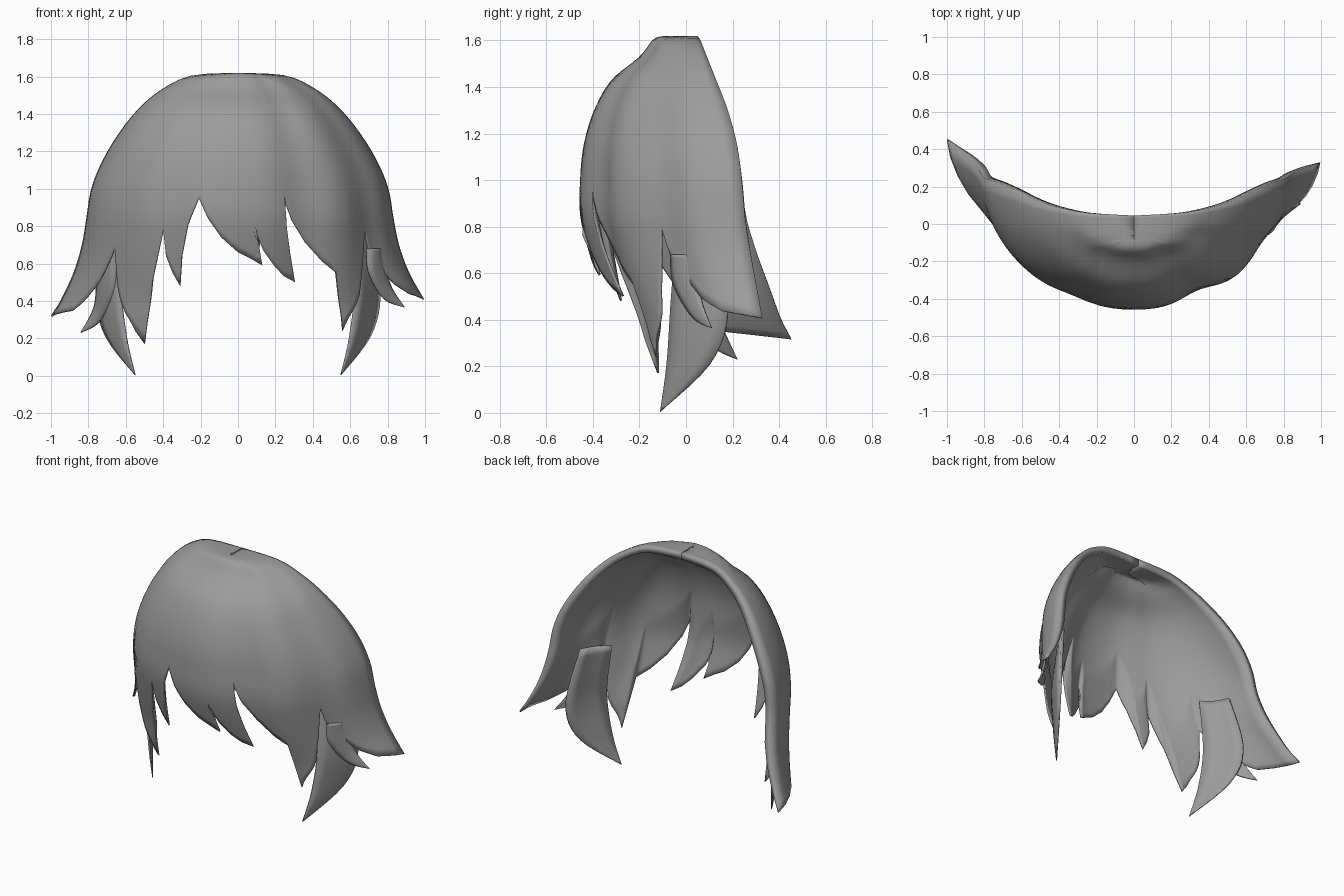
import bpy, bmesh, math
from mathutils import Vector

cube = bpy.data.objects.get("Cube")
if cube:
    bpy.data.objects.remove(cube, do_unlink=True)

hair = bpy.data.materials.new("hair_grey")
hair.use_nodes = True
grey = (0.33, 0.33, 0.33, 1)
hair.diffuse_color = grey
hair.node_tree.nodes["Principled BSDF"].inputs["Base Color"].default_value = grey

# Horizontal sections of the cap: height, half width, back y, front y
SECTIONS = [Vector(r) for r in (
    (1.62, 0, .045, -.09), (1.605, .25, .06, -.14), (1.53, .41, .09, -.2),
    (1.43, .53, .13, -.32), (1.30, .635, .18, -.395), (1.15, .725, .22, -.44),
    (1.0, .785, .24, -.455), (.85, .81, .255, -.455), (.7, .835, .30, -.42),
    (.55, .88, .355, -.37), (.4, .95, .41, -.31), (.3, 1.01, .46, -.28),
    (.15, 1.05, .5, -.22), (0, 1.08, .54, -.18))]

# Shallow hollows beside the middle lock and at the left temple: place, width, depth
HOLLOWS = ((.42, .15, .04), (-.42, .15, .015), (.84, .1, .05))

# Jagged hem from the model's right to its left: x, z
HEM = [(-1, .32), (-.89, .35), (-.81, .42), (-.74, .51), (-.66, .68), (-.645, .48),
       (-.6, .33), (-.55, .24), (-.5, .17), (-.48, .32), (-.455, .52), (-.4, .78),
       (-.385, .64), (-.35, .55), (-.31, .48), (-.3, .64), (-.27, .8), (-.21, .95),
       (-.16, .84), (-.09, .74), (.0, .66), (.06, .63), (.13, .59), (.115, .68),
       (.1, .76), (.135, .67), (.2, .58), (.25, .53), (.305, .5), (.28, .65),
       (.26, .8), (.25, .94), (.29, .83), (.36, .71), (.45, .61), (.525, .55), (.54, .4),
       (.56, .24), (.61, .34), (.65, .43), (.668, .6), (.68, .79), (.7, .68),
       (.75, .59), (.84, .49), (.92, .44), (1, .41)]


def smooth_at(rows, k):
    """Catmull-Rom point at fractional index k."""
    n = len(rows) - 1
    i = min(max(int(k), 0), n - 1)
    t = k - i
    a, b, c, d = (rows[min(max(i + o, 0), n)] for o in (-1, 0, 1, 2))
    return b + (c - a) * (t / 2) + (a * 2 - b * 5 + c * 4 - d) * (t * t / 2) \
        + (b * 3 - a - c * 3 + d) * (t ** 3 / 2)


def solve(func, target, lo, hi):
    """Root of an increasing function by bisection."""
    for _ in range(30):
        mid = (lo + hi) / 2
        if func(mid) < target:
            lo = mid
        else:
            hi = mid
    return (lo + hi) / 2


def cap_point(theta, k):
    z, half, back, front = smooth_at(SECTIONS, k)
    s = math.sin(theta)
    flare = s ** 4
    widen, sweep, scale = (1.2, .5, 1.025) if s > 0 else (1, 1, 1)
    x = s * scale * (min(half, .81) + max(0, half - .81) * flare * widen)
    back = min(back, .25) + max(0, back - .25) * flare * sweep
    y = back - (back - front) * math.cos(theta)
    for place, width, depth in HOLLOWS:
        y += depth * math.exp(-((s - place) / width) ** 2) * min(1, k / 6)
    return Vector((x, min(y, back), z))


def grid_object(name, columns, thickness, offset, weights):
    """Join equal columns of points into a smooth sheet with thickness."""
    bm = bmesh.new()
    layer = bm.verts.layers.deform.verify()
    cols = []
    for column in columns:
        col = [bm.verts.new(p) for p in column]
        for r, v in enumerate(col):
            v[layer][0] = weights(r / (len(col) - 1))
        cols.append(col)
    for a, b in zip(cols, cols[1:]):
        for r in range(len(a) - 1):
            bm.faces.new((a[r], a[r + 1], b[r + 1], b[r]))
    bmesh.ops.remove_doubles(bm, verts=bm.verts, dist=.0005)
    mesh = bpy.data.meshes.new(name)
    bm.to_mesh(mesh)
    bm.free()
    mesh.materials.append(hair)
    obj = bpy.data.objects.new(name, mesh)
    bpy.context.collection.objects.link(obj)
    obj.vertex_groups.new(name="thickness")
    shell = obj.modifiers.new("thickness", 'SOLIDIFY')
    shell.thickness = thickness
    shell.offset = offset
    shell.vertex_group = "thickness"
    for other in bpy.context.selected_objects:
        other.select_set(False)
    obj.select_set(True)
    bpy.context.view_layer.objects.active = obj
    bpy.ops.object.shade_smooth_by_angle(angle=math.radians(60))


# Main fringe: strands running from the crown to the hem
last = len(SECTIONS) - 1
ends = []
for x, z in HEM:
    k = solve(lambda q: -smooth_at(SECTIONS, q)[0], -z, 0, last)
    if abs(x) == 1:
        theta = math.copysign(math.pi / 2, x)
    else:
        theta = solve(lambda a: cap_point(a, k).x, x, -math.pi / 2, math.pi / 2)
    ends.append(Vector((theta, k)))
SUB, ROWS = 3, 32
hem = [a.lerp(b, i / SUB) for a, b in zip(ends, ends[1:]) for i in range(SUB)] + [ends[-1]]

# Roots stay in order across the head; only the tips lean sideways
roots = [hem[-1][0]]
for theta, _ in reversed(hem[:-1]):
    roots.append(min(theta, roots[-1] - .006))
roots.reverse()
strands = []
for root, (theta, k) in zip(roots, hem):
    steps = [r / ROWS for r in range(ROWS + 1)]
    strands.append([cap_point(root + (theta - root) * v ** 8, k * v) for v in steps])
grid_object("fringe", strands, .045, -1, lambda v: .2 + .8 * min(1, (1 - v) * 4))


# Loose locks: two edges meeting at a tip, bulging outwards between them
def lock(name, front_edge, back_edge, side=1, bulge=.02):
    steps = 16
    edges = [[Vector((x * side, y, z)) for x, y, z in e] for e in (front_edge, back_edge)]
    out = Vector((side * .8, -.6, 0)) * bulge
    columns = []
    for c in range(5):
        f = c / 4
        column = []
        for r in range(steps + 1):
            v = r / steps
            a, b = (smooth_at(e, v * (len(e) - 1)) for e in edges)
            column.append(a.lerp(b, f) + out * (4 * f * (1 - f) * (1 - v)))
        columns.append(column)
    grid_object(name, columns, .02, 0, lambda v: 1 - .7 * v)


for side, word in ((1, "left"), (-1, "right")):
    tip = (.55, -.11, .005)
    lock(word + "_inner_lock",
         [(.565, -.03, .82), (.625, -.06, .5), (.6, -.08, .22), tip],
         [(.69, .12, .82), (.755, .18, .46), (.71, .11, .22), tip], side)

tip = (.89, .11, .365)
lock("left_side_lock",
     [(.69, -.06, .68), (.70, -.05, .55), (.78, .03, .41), tip],
     [(.76, .03, .68), (.785, .05, .58), (.82, .07, .47), tip])
tip = (.84, .22, .23)
lock("right_side_lock",
     [(.65, -.05, .68), (.66, -.02, .46), (.74, .11, .29), tip],
     [(.73, .04, .68), (.75, .1, .5), (.77, .16, .36), tip], -1)
